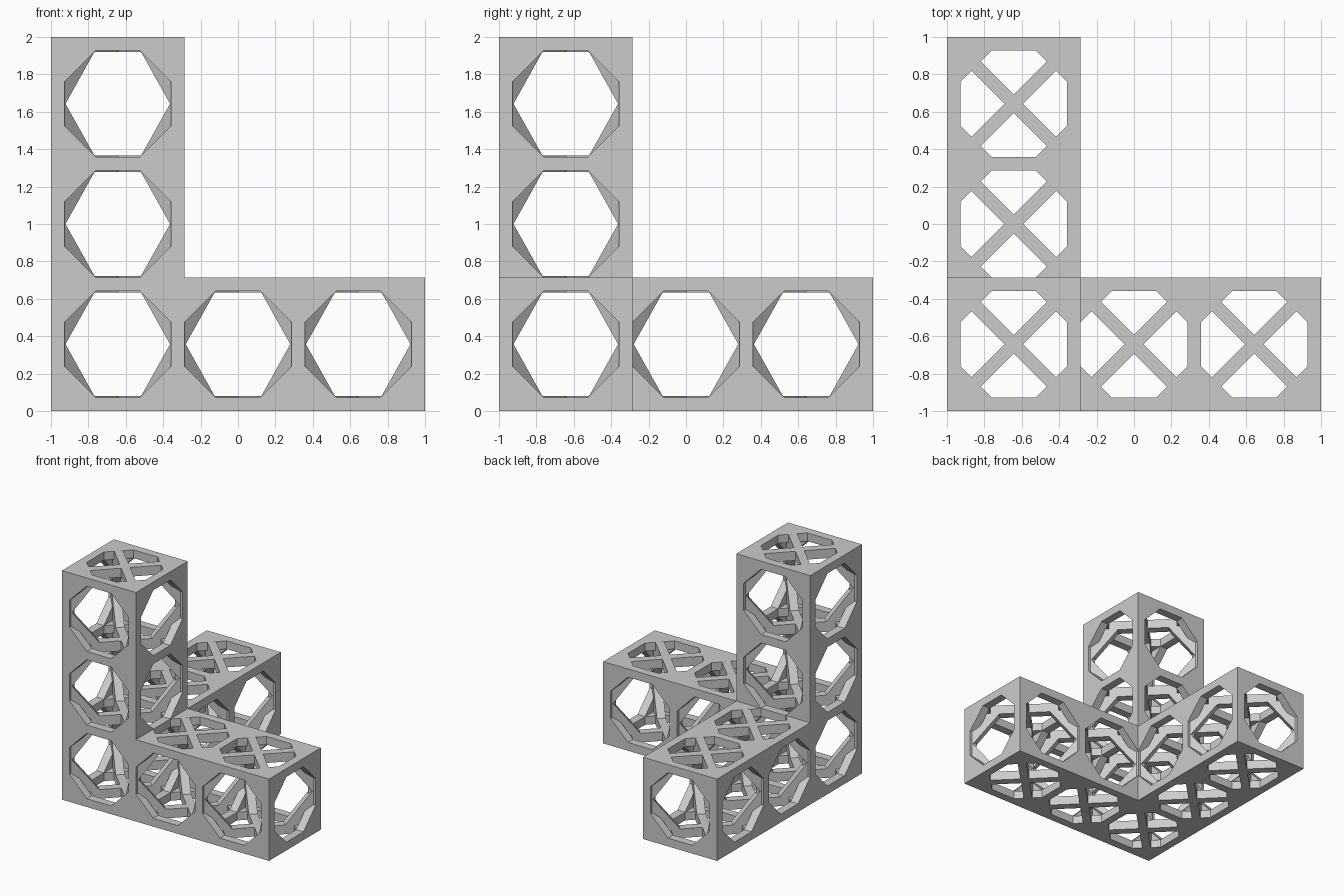
import bpy
import bmesh
import math
from mathutils import Vector

cube = bpy.data.objects.get("Cube")
if cube:
    bpy.data.objects.remove(cube, do_unlink=True)

U = 2 / 28                  # wall thickness; a cell is 10 walls wide, cells share walls
PITCH = 9 * U
X, Y, Z = Vector((1, 0, 0)), Vector((0, 1, 0)), Vector((0, 0, 1))
AXES = (X, Y, Z)
CELLS = [(0, 0, 0)] + [tuple(int(n * a) for a in axis) for axis in AXES for n in (1, 2)]

grey = bpy.data.materials.new("mid_grey")
grey.use_nodes = True
grey.diffuse_color = (0.6, 0.6, 0.6, 1)
grey.node_tree.nodes["Principled BSDF"].inputs["Base Color"].default_value = (0.6, 0.6, 0.6, 1)


def centre(cell):
    return Vector((-1, -1, 0)) + Vector((5 * U,) * 3) + PITCH * Vector(cell)


def prism(bm, outline, mid, across, up, half):
    """Straight prism: a 2D outline in the across/up plane, extended both ways."""
    along = across.cross(up)
    rings = [[bm.verts.new(mid + across * a + up * b + along * side * half)
              for a, b in outline] for side in (-1, 1)]
    bm.faces.new(rings[0])
    bm.faces.new(rings[1])
    for i in range(len(outline)):
        j = (i + 1) % len(outline)
        bm.faces.new((rings[0][i], rings[0][j], rings[1][j], rings[1][i]))


def rectangle(a, b):
    return [(-a, -b), (a, -b), (a, b), (-a, b)]


def finish(bm, name):
    bmesh.ops.recalc_face_normals(bm, faces=bm.faces)
    mesh = bpy.data.meshes.new(name)
    bm.to_mesh(mesh)
    bm.free()
    mesh.materials.append(grey)
    obj = bpy.data.objects.new(name, mesh)
    bpy.context.collection.objects.link(obj)
    return obj


def cut(target, cutter):
    """Subtract the cutter, then discard it."""
    mod = target.modifiers.new("cut", 'BOOLEAN')
    mod.operation = 'DIFFERENCE'
    mod.solver = 'EXACT'
    mod.object = cutter
    cutter.hide_render = True
    bpy.context.view_layer.objects.active = target
    bpy.ops.object.modifier_apply(modifier=mod.name)
    bpy.data.objects.remove(cutter, do_unlink=True)


# Frame: corner cube with one arm pulled out along each axis
bm = bmesh.new()
prism(bm, rectangle(5 * U, 5 * U), centre((0, 0, 0)), X, Y, 5 * U)
bmesh.ops.recalc_face_normals(bm, faces=bm.faces)
bm.normal_update()
ends = [max(bm.faces, key=lambda f: f.normal.dot(axis)) for axis in AXES]
for face, axis in zip(ends, AXES):
    new = bmesh.ops.extrude_discrete_faces(bm, faces=[face])["faces"][0]
    bmesh.ops.translate(bm, verts=new.verts, vec=axis * 2 * PITCH)
frame = finish(bm, "frame")

# Hollow cells
bm = bmesh.new()
for cell in CELLS:
    prism(bm, rectangle(4 * U, 4 * U), centre(cell), X, Y, 4 * U)
cut(frame, finish(bm, "cell_cutter"))

# Octagonal openings, one tunnel through each row of cells
radius = 3.99 * U / math.cos(math.pi / 8)
octagon = [(radius * math.cos((i + 0.5) * math.pi / 4),
            radius * math.sin((i + 0.5) * math.pi / 4)) for i in range(8)]
for n in range(3):
    bm = bmesh.new()
    for cell in CELLS:
        if cell[n]:
            continue
        extra = 0 if any(cell) else PITCH
        prism(bm, octagon, centre(cell) + AXES[n] * extra,
              AXES[(n + 1) % 3], AXES[(n + 2) % 3], 5 * U + extra + 0.02)
    cut(frame, finish(bm, "tunnel_cutter"))

# Diagonal braces: crossed upright plates with a hexagonal hole per cell
hexagon = [(0.431, 0), (0.212, 0.277), (-0.212, 0.277),
           (-0.431, 0), (-0.212, -0.277), (0.212, -0.277)]
for name, side in (("brace_rising", 1), ("brace_falling", -1)):
    across = Vector((1, side, 0)).normalized()
    plates, holes = bmesh.new(), bmesh.new()
    for cell in CELLS:
        prism(holes, hexagon, centre(cell), across, Z, U)
        if cell[2] == 0:
            extra = 0 if any(cell) else PITCH
            prism(plates, rectangle(6.2 * U, 5 * U + extra - 0.0005),
                  centre(cell) + Z * extra, across, Z, U / 2)
    brace = finish(plates, name)
    cut(brace, finish(holes, "hole_cutter"))
